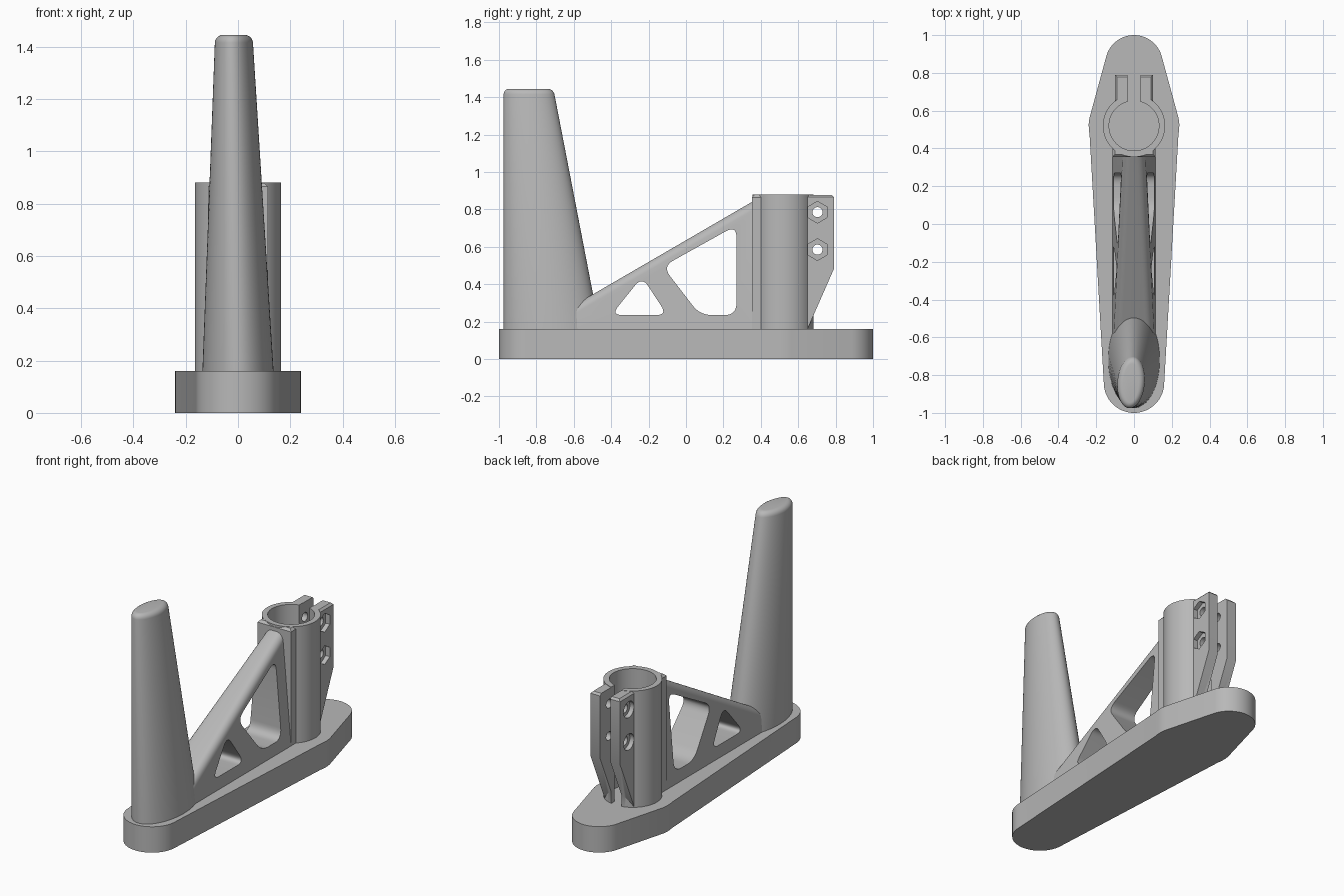
import bpy, bmesh
from math import sin, cos, pi, radians
from mathutils import Vector

cube = bpy.data.objects.get("Cube")
if cube:
    bpy.data.objects.remove(cube, do_unlink=True)

grey = bpy.data.materials.new("mid grey")
grey.use_nodes = True
grey.diffuse_color = (0.48, 0.48, 0.48, 1)
grey.node_tree.nodes["Principled BSDF"].inputs["Base Color"].default_value = (0.48, 0.48, 0.48, 1)

BASE_TOP = 0.16
CLAMP_TOP = 0.88
CLAMP_Y = 0.52


def finish(bm, name):
    bmesh.ops.recalc_face_normals(bm, faces=bm.faces)
    mesh = bpy.data.meshes.new(name)
    bm.to_mesh(mesh)
    bm.free()
    mesh.materials.append(grey)
    obj = bpy.data.objects.new(name, mesh)
    bpy.context.collection.objects.link(obj)
    return obj


def loft(rings):
    """Skin a list of closed rings and cap both ends."""
    bm = bmesh.new()
    rows = [[bm.verts.new(p) for p in ring] for ring in rings]
    n = len(rows[0])
    for a, b in zip(rows, rows[1:]):
        for i in range(n):
            bm.faces.new((a[i], a[(i + 1) % n], b[(i + 1) % n], b[i]))
    bm.faces.new(rows[0])
    bm.faces.new(rows[-1])
    return bm


def upright(points, z0, z1):
    return loft([[(x, y, z) for x, y in points] for z in (z0, z1)])


def sideways(points, x0, x1):
    return loft([[(x, y, z) for y, z in points] for x in (x0, x1)])


def circle(cx, cy, r, n=64, turn=0.0):
    return [(cx + r * cos(turn + 2 * pi * i / n), cy + r * sin(turn + 2 * pi * i / n)) for i in range(n)]


def rounded(points, r, steps=8):
    """Round the corners of a polygon; r is the trimmed length."""
    out = []
    for i, p in enumerate(points):
        p = Vector(p)
        before, after = Vector(points[i - 1]), Vector(points[(i + 1) % len(points)])
        a = p + (before - p).normalized() * r
        b = p + (after - p).normalized() * r
        for k in range(steps + 1):
            t = k / steps
            q = a * (1 - t) ** 2 + p * 2 * t * (1 - t) + b * t * t
            out.append(tuple(q))
    return out


def bevel_at(bm, test, width, segments=1):
    edges = [e for e in bm.edges if test(*(v.co for v in e.verts))]
    bmesh.ops.bevel(bm, geom=edges, offset=width, segments=segments, profile=0.5, affect='EDGES')


def bevel_top(bm, z, width):
    bevel_at(bm, lambda a, b: min(a.z, b.z) > z - 0.001, width)


def combine(target, other, operation):
    """Apply an exact boolean and remove the helper."""
    mod = target.modifiers.new(operation, 'BOOLEAN')
    mod.operation, mod.solver, mod.object = operation, 'EXACT', other
    bpy.context.view_layer.objects.active = target
    bpy.ops.object.modifier_apply(modifier=mod.name)
    bpy.data.objects.remove(other, do_unlink=True)


# Base plate: rounded ends, widest below the clamp, chamfered top rim
front_arc = [(0.16 * cos(a), -0.84 + 0.16 * sin(a)) for a in (radians(180 + 180 * i / 32) for i in range(33))]
back_arc = [(0.152 * cos(a), 0.848 + 0.152 * sin(a)) for a in (radians(15 + 150 * i / 32) for i in range(33))]


def hip(side):
    pts = [(0.235, 0.47), (0.239, 0.50), (0.24, 0.53), (0.236, 0.56)]
    return [(side * x, y) for x, y in (pts if side > 0 else pts[::-1])]


bm = upright(front_arc + hip(1) + back_arc + hip(-1), 0, BASE_TOP)
bevel_top(bm, BASE_TOP, 0.02)
base_plate = finish(bm, "base_plate")

# Mast: tapering oval with vertical front edge and rounded tip
rings = []
tip = 1.445
levels = [(BASE_TOP - 0.01, 0), (tip - 0.03, 0)]
levels += [(tip - 0.03 + 0.03 * sin(a), 0.03 * (1 - cos(a))) for a in (pi / 2 * i / 5 for i in range(1, 6))]
for z, inset in levels:
    t = (z - BASE_TOP) / (tip - BASE_TOP)
    half_w = 0.136 - 0.065 * t - inset
    half_l = 0.257 - 0.124 * t - inset
    centre_y = -0.718 - 0.124 * t
    centre_x = -0.016 * t
    ring = []
    for i in range(80):
        a = 2 * pi * i / 80
        y = half_l * sin(a)
        ring.append((centre_x + half_w * cos(a) + 0.06 * t * y, centre_y + y, z))
    rings.append(ring)
mast = finish(loft(rings), "mast")

# Sloping rib: sides lean inward, ridge rounded, two windows cut through
profile = [(-0.62, BASE_TOP - 0.01), (0.37, BASE_TOP - 0.01), (0.37, 0.85), (-0.62, 0.275)]
bm = sideways(profile, -1, 1)
for v in bm.verts:
    v.co.x *= 0.115 - 0.085 * (v.co.z - BASE_TOP)
bevel_at(bm, lambda a, b: min(a.z, b.z) > 0.2 and a.x * b.x > 0, 0.04, 6)
rib = finish(bm, "sloping_rib")
small_window = rounded([(-0.40, 0.235), (-0.10, 0.235), (-0.235, 0.44)], 0.06)
large_window = rounded([(0.27, 0.235), (0.27, 0.715), (-0.125, 0.495), (0.075, 0.235)], 0.065)
for window in (small_window, large_window):
    combine(rib, finish(sideways(window, -0.3, 0.3), "window_cutter"), 'DIFFERENCE')

# Clamp: collar, front pad and two rear ears
bm = upright(circle(0, CLAMP_Y, 0.165, 96), BASE_TOP - 0.01, CLAMP_TOP)
bevel_top(bm, CLAMP_TOP, 0.015)
clamp = finish(bm, "tube_clamp")
bm = upright([(-0.115, 0.354), (0.115, 0.354), (0.115, CLAMP_Y), (-0.115, CLAMP_Y)], BASE_TOP - 0.01, CLAMP_TOP - 0.001)
bevel_top(bm, CLAMP_TOP - 0.001, 0.014)
combine(clamp, finish(bm, "front_pad"), 'UNION')
ear = [(0.58, BASE_TOP - 0.01), (0.645, BASE_TOP - 0.01), (0.79, 0.48), (0.79, CLAMP_TOP - 0.002), (0.58, CLAMP_TOP - 0.002)]
for side in (-1, 1):
    bm = sideways(ear, side * 0.03, side * 0.101)
    bevel_at(bm, lambda a, b: min(a.z, b.z) > 0.8 and (min(abs(a.x), abs(b.x)) > 0.1 or min(a.y, b.y) > 0.7), 0.012)
    combine(clamp, finish(bm, "ear"), 'UNION')

# Bore, rear slit, bolt holes with hex pockets (left) and round ones (right)
cutters = [
    upright(circle(0, CLAMP_Y, 0.132, 96), BASE_TOP, 1),
    upright([(-0.035, CLAMP_Y), (0.035, CLAMP_Y), (0.035, 0.9), (-0.035, 0.9)], BASE_TOP, 1),
]
for z in (0.785, 0.585):
    cutters.append(sideways(circle(0.703, z, 0.027, 32), -0.3, 0.3))
    cutters.append(sideways(circle(0.703, z, 0.058, 6, pi / 6), 0.073, 0.3))
    cutters.append(sideways(circle(0.703, z, 0.05, 32), -0.3, -0.073))
for bm in cutters:
    combine(clamp, finish(bm, "clamp_cutter"), 'DIFFERENCE')

# Smooth curved walls, keep crisp edges
for obj in (base_plate, mast, rib, clamp):
    bpy.ops.object.select_all(action='DESELECT')
    obj.select_set(True)
    bpy.context.view_layer.objects.active = obj
    bpy.ops.object.shade_smooth_by_angle(angle=radians(30))
